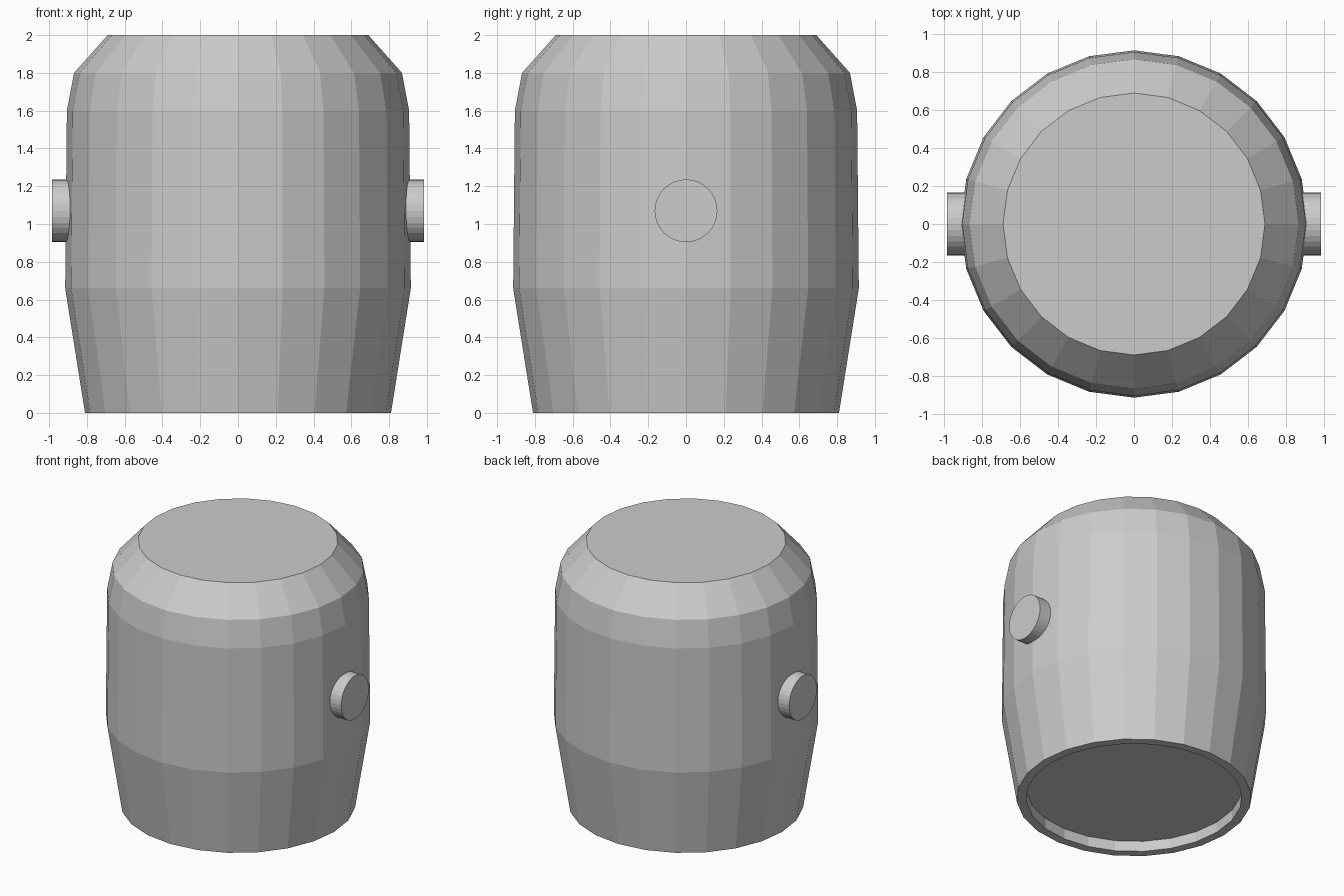
import bpy, bmesh
from math import cos, sin, tau, pi
from mathutils import Matrix

if "Cube" in bpy.data.objects:
    bpy.data.objects.remove(bpy.data.objects["Cube"])

SIDES = 24


def make_object(name, bm):
    bmesh.ops.recalc_face_normals(bm, faces=bm.faces)
    mesh = bpy.data.meshes.new(name)
    bm.to_mesh(mesh)
    bm.free()
    obj = bpy.data.objects.new(name, mesh)
    bpy.context.collection.objects.link(obj)
    return obj


def lathe(name, profile):
    """Closed faceted solid from (radius, height) rings, capped at both ends."""
    bm = bmesh.new()
    rings = [[bm.verts.new((r * cos(tau * i / SIDES), r * sin(tau * i / SIDES), z))
              for i in range(SIDES)] for r, z in profile]
    for a, b in zip(rings, rings[1:]):
        for i in range(SIDES):
            j = (i + 1) % SIDES
            bm.faces.new((a[i], a[j], b[j], b[i]))
    bm.faces.new(rings[0])
    bm.faces.new(rings[-1])
    return make_object(name, bm)


def pin(name, side):
    """Short round pin pointing along x, rooted just inside the body wall."""
    inner, outer = 0.86, 0.985
    bm = bmesh.new()
    place = (Matrix.Translation((side * (inner + outer) / 2, 0, 1.07))
             @ Matrix.Rotation(pi / 2, 4, 'Y'))
    bmesh.ops.create_cone(bm, cap_ends=True, segments=32, radius1=0.166,
                          radius2=0.166, depth=outer - inner, matrix=place)
    return make_object(name, bm)


# Barrel body: recessed underside, rim, bulged wall, sloped shoulder, flat top
lathe("barrel_body", [(0.745, 0.08), (0.745, 0), (0.81, 0), (0.915, 0.66),
                      (0.906, 1.6), (0.868, 1.8), (0.69, 2.0)])

# Side pins
for label, side in (("left", -1), ("right", 1)):
    pin(label + "_pin", side)
